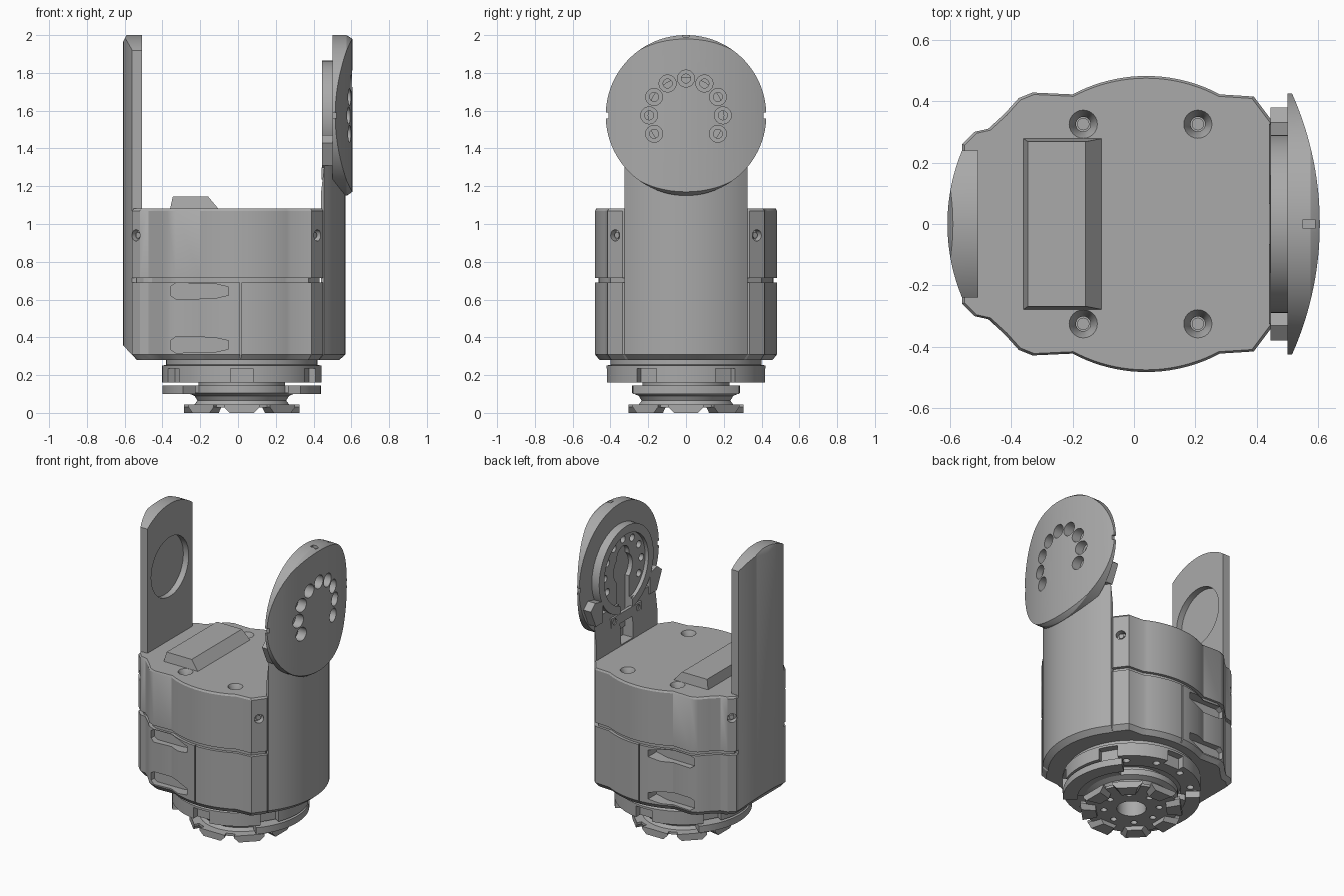
import bpy, bmesh, math
from mathutils import Vector

cube = bpy.data.objects.get("Cube")
if cube:
    bpy.data.objects.remove(cube, do_unlink=True)

grey = bpy.data.materials.new("machined grey")
grey.use_nodes = True
GREY = (0.40, 0.40, 0.40, 1)
grey.diffuse_color = GREY
grey.node_tree.nodes["Principled BSDF"].inputs["Base Color"].default_value = GREY

CX = 0.02          # axis of the lower coupling
HZ = 1.575         # height of the pivot axis


def make(name, verts, faces):
    mesh = bpy.data.meshes.new(name)
    bm = bmesh.new()
    vs = [bm.verts.new(v) for v in verts]
    for f in faces:
        bm.faces.new([vs[i] for i in f])
    bmesh.ops.recalc_face_normals(bm, faces=bm.faces)
    bm.to_mesh(mesh)
    bm.free()
    ob = bpy.data.objects.new(name, mesh)
    bpy.context.collection.objects.link(ob)
    mesh.materials.append(grey)
    return ob


def stack(name, rings, closed=False):
    """Skin a list of equal-length rings; cap the ends or join last to first."""
    n, m = len(rings[0]), len(rings)
    faces = [[k * n + i, k * n + (i + 1) % n, (k + 1) % m * n + (i + 1) % n, (k + 1) % m * n + i]
             for k in range(m if closed else m - 1) for i in range(n)]
    if not closed:
        faces += [list(range(n)), list(range((m - 1) * n, m * n))]
    return make(name, [v for r in rings for v in r], faces)


def prism(name, pts, axis, a, b):
    place = {"x": lambda u, v, t: (t, u, v), "y": lambda u, v, t: (u, t, v),
             "z": lambda u, v, t: (u, v, t)}[axis]
    return stack(name, [[place(u, v, t) for u, v in pts] for t in (a, b)])


def loft(name, pts, levels):
    """Outline in plan, with (height, scale) levels."""
    return stack(name, [[(x * s, y * s, z) for x, y in pts] for z, s in levels])


def box(name, x, y, z):
    return prism(name, [(x[0], y[0]), (x[1], y[0]), (x[1], y[1]), (x[0], y[1])], "z", *z)


def lathe(name, profile, centre, axis=(0, 0, 1), n=48, closed=False):
    """Turn (radius, distance) points about an axis."""
    q = Vector(axis).to_track_quat("Z", "Y")
    ring = [2 * math.pi * i / n for i in range(n)]
    return stack(name, [[Vector(centre) + q @ Vector((r * math.cos(a), r * math.sin(a), t))
                         for a in ring] for r, t in profile], closed)


def drill(r, depth, centre, axis, n=20):
    return lathe("cutter", [(r, -depth), (r, 0.06)], centre, axis, n)


def boolean(ob, cutters, op="DIFFERENCE"):
    for c in cutters:
        mod = ob.modifiers.new("cut", "BOOLEAN")
        mod.operation, mod.object, mod.solver = op, c, "EXACT"
        bpy.context.view_layer.objects.active = ob
        bpy.ops.object.modifier_apply(modifier=mod.name)
        bpy.data.objects.remove(c, do_unlink=True)


def bow(half, edge, mid, n=20):
    """Points (offset, height) on a circular arc from -half to +half."""
    sag = mid - edge
    r = (half * half + sag * sag) / (2 * sag)
    top = math.asin(half / r)
    return [(r * math.sin(a), mid - r + r * math.cos(a))
            for a in (top * (2 * i / n - 1) for i in range(n + 1))]


# Main housing: lobed outline, chamfered foot and a seam groove
side = [(-0.56, 0.26), (-0.52, 0.30), (-0.475, 0.31), (-0.42, 0.36), (-0.375, 0.41), (-0.33, 0.428)]
side += [(0.04 + u, v) for u, v in bow(0.24, 0.422, 0.482)]
side += [(0.39, 0.415), (0.45, 0.335)]
outline = side + [(x, -y) for x, y in reversed(side)]
housing = loft("housing", outline, [(0.28, 0.95), (0.31, 1), (0.69, 1), (0.69, 0.96), (0.715, 0.96),
                                    (0.715, 1), (1.07, 1), (1.082, 0.985)])
cuts = []
for s in (-1, 1):
    cuts.append(box("cutter", (0.011, 0.019), sorted((s * 0.465, s * 0.6)), (0.27, 0.70)))
    # tapered cable pockets
    for z in (0.645, 0.36):
        pts = [(-0.355, z - 0.025), (-0.33, z - 0.042), (-0.13, z - 0.04), (-0.05, z - 0.022),
               (-0.05, z + 0.022), (-0.13, z + 0.04), (-0.33, z + 0.042), (-0.355, z + 0.025)]
        cuts.append(prism("cutter", pts, "y", *sorted((s * 0.385, s * 0.6))))
    # counterbored screws on top and on the corner chamfers
    for x in (-0.165, 0.208):
        cuts.append(lathe("cutter", [(0.024, -0.06), (0.024, -0.03), (0.052, 0.03)],
                          (x, s * 0.325, 1.065), n=24))
    cuts.append(drill(0.03, 0.04, (0.42, s * 0.375, 0.94), (0.8, s * 0.6, 0)))
    cuts.append(drill(0.03, 0.04, (-0.54, s * 0.28, 0.94), (-0.7, s * 0.7, 0)))
boolean(housing, cuts)
for s in (-1, 1):
    for x in (-0.165, 0.208):
        lathe("top_screw", [(0.02, 0), (0.02, 0.04)], (x, s * 0.325, 1.0), n=16)
    lathe("corner_screw", [(0.016, -0.05), (0.016, -0.015)], (0.42, s * 0.375, 0.94), (0.8, s * 0.6, 0), 16)
    lathe("corner_screw", [(0.016, -0.05), (0.016, -0.015)], (-0.54, s * 0.28, 0.94), (-0.7, s * 0.7, 0), 16)

# Raised sloping block on top of the housing
stack("top_block", [[(-0.362, -0.28, 1.07), (-0.095, -0.28, 1.07), (-0.095, 0.28, 1.07), (-0.362, 0.28, 1.07)],
                    [(-0.345, -0.268, 1.145), (-0.158, -0.268, 1.145), (-0.158, 0.268, 1.145), (-0.345, 0.268, 1.145)]])

# Tall bowed plate with rounded head, chamfered foot and round inner recess
plate_pts = [(-v, u) for u, v in bow(0.24, 0.56, 0.608)]
plate = prism("tall_plate", plate_pts + [(-0.508, 0.24), (-0.508, -0.24)], "z", 0.28, 2.1)
head = [(u, v) for u, v in bow(0.25, 1.912, 2.0)]
boolean(plate, [prism("cutter", [(-0.25, 0.2)] + head + [(0.25, 0.2)], "x", -0.7, -0.4)], "INTERSECT")
boolean(plate, [prism("cutter", [(-0.70, 0.2), (-0.46, 0.2), (-0.62, 0.37), (-0.70, 0.37)], "y", -0.5, 0.5),
                prism("cutter", [(-0.70, 1.96), (-0.61, 1.96), (-0.58, 2.02), (-0.70, 2.02)], "y", -0.5, 0.5),
                lathe("cutter", [(0.2, -0.04), (0.2, 0.1)], (-0.508, 0, HZ), (1, 0, 0))])

# Curved arm rising from the housing
arm_pts = [(v, u) for u, v in bow(0.325, 0.455, 0.57)]
arm = loft("arm", arm_pts + [(0.44, 0.325), (0.44, -0.325)], [(0.28, 0.94), (0.31, 1), (1.36, 1)])
channel = [(-0.065, 1.09), (0.065, 1.09)] + [
    (0.065 * math.cos(a * math.pi / 10), 1.66 + 0.065 * math.sin(a * math.pi / 10)) for a in range(11)]
boolean(arm, [prism("cutter", [(0.40, 1.083), (0.43, 1.083), (0.455, 1.3), (0.455, 1.4), (0.40, 1.4)], "y", -0.5, 0.5),
              prism("cutter", channel, "x", 0.3, 0.515)])

# Pivot cap: bowed face trimmed to a disc, backed by a raised ring and shoulders
cap_pts = [(v, u) for u, v in bow(0.45, 0.503, 0.605, 32)]
cap = prism("pivot_cap", cap_pts + [(0.50, 0.45), (0.50, -0.45)], "z", 1.0, 2.1)
boolean(cap, [lathe("cutter", [(0.425, 0.4), (0.425, 0.575), (0.414, 0.593), (0.385, 0.63)],
                    (0, 0, HZ), (1, 0, 0), 96)], "INTERSECT")
ring = lathe("pivot_ring", [(0.29, 0.445), (0.29, 0.51), (0.1, 0.51), (0.1, 0.47), (0.235, 0.47), (0.235, 0.445)],
             (0, 0, HZ), (1, 0, 0), 64, closed=True)
cap_cuts = [box("cutter", (0.55, 0.59), (-0.015, 0.015), (1.98, 2.1))]
cap_cuts += [box("cutter", (0.4, 0.7), sorted((s * 0.41, s * 0.5)), (HZ - 0.016, HZ + 0.016)) for s in (-1, 1)]
ring_cuts = [prism("cutter", channel, "x", 0.3, 0.52)]
for k in range(-1, 8):
    a = math.radians(30 * k)
    p = Vector((0, 0.195 * math.cos(a), HZ + 0.195 * math.sin(a)))
    cap_cuts.append(lathe("cutter", [(0.045, 0.535), (0.045, 0.7)], p, (1, 0, 0), 24))
    cap_cuts.append(lathe("cutter", [(0.024, 0.4), (0.024, 0.6)], p, (1, 0, 0), 16))
    ring_cuts.append(lathe("cutter", [(0.024, 0.4), (0.024, 0.6)], p, (1, 0, 0), 16))
boolean(cap, cap_cuts)
boolean(ring, ring_cuts)
for s in (-1, 1):
    prism("shoulder", [(s * u, v) for u, v in [(0.25, 1.31), (0.325, 1.31), (0.38, 1.43), (0.33, 1.47), (0.25, 1.45)]],
          "x", 0.445, 0.51)
bridge = box("channel_bridge", (0.443, 0.465), (-0.16, 0.16), (1.235, 1.3))
boolean(bridge, [drill(0.02, 0.1, (0.45, s * 0.125, 1.268), (1, 0, 0)) for s in (-1, 1)])

# Coupling collar with notches every sixth of a turn
collar = lathe("collar", [(0.40, 0.285), (0.40, 0.255), (0.422, 0.25), (0.422, 0.16), (0.3, 0.16), (0.3, 0.19),
                          (0.22, 0.19), (0.22, 0.285)], (CX, 0, 0), n=72, closed=True)
cuts = []
for k in range(6):
    a = math.radians(60 * k + 30)
    d, t = Vector((math.cos(a), math.sin(a))), Vector((-math.sin(a), math.cos(a)))
    c = Vector((CX, 0))
    cuts.append(prism("cutter", [c + d * r + t * w for r, w in
                                 [(0.375, -0.06), (0.5, -0.06), (0.5, 0.06), (0.375, 0.06)]], "z", 0.1, 0.235))
    for j in (-15, 15):
        b = a + math.radians(30 + j)
        cuts.append(lathe("cutter", [(0.022, 0.1), (0.022, 0.2)],
                          (CX + 0.36 * math.cos(b), 0.36 * math.sin(b), 0), n=16))
boolean(collar, cuts)

# Side lobes of the lower flange
for s in (0, math.pi):
    arc = [math.radians(-42 + 84 * i / 20) for i in range(21)]
    pts = [(CX + r * math.cos(a + s), r * math.sin(a + s))
           for r, run in ((0.42, arc), (0.33, arc[::-1])) for a in run]
    prism("flange_lobe", pts, "z", 0.1, 0.145)
    prism("lobe_web", [(CX + math.cos(s) * x, y) for x, y in
                       [(0.2, -0.16), (0.35, -0.22), (0.35, 0.22), (0.2, 0.16)]], "z", 0.105, 0.145)

# Hub with flared neck, bore, bolt holes and eight coupling teeth
hub = lathe("hub", [(0.23, 0.20), (0.23, 0.145), (0.285, 0.145), (0.285, 0.105), (0.25, 0.09), (0.235, 0.065),
                    (0.25, 0.045), (0.285, 0.045), (0.285, 0.028), (0.09, 0.028), (0.09, 0.20)], (CX, 0, 0),
            n=64, closed=True)
boolean(hub, [lathe("cutter", [(0.02, 0), (0.02, 0.07)],
                    (CX + 0.17 * math.cos(k * math.pi / 4), 0.17 * math.sin(k * math.pi / 4), 0), n=16)
              for k in range(8)])
lathe("bore_floor", [(0.1, 0.13), (0.1, 0.16)], (CX, 0, 0))
for k in range(8):
    a = math.radians(45 * k)
    d, t = Vector((math.cos(a), math.sin(a), 0)), Vector((-math.sin(a), math.cos(a), 0))
    stack("coupling_tooth", [[Vector((CX, 0, z)) + d * r + t * w * f for r, w in
                              [(0.215, -0.05), (0.305, -0.075), (0.305, 0.075), (0.215, 0.05)]]
                             for z, f in ((0, 0.85), (0.03, 1.25), (0.045, 1.25))])

# Smooth the curved faces while keeping machined edges crisp
bpy.ops.object.select_all(action="DESELECT")
for ob in bpy.context.scene.objects:
    if ob.type == "MESH":
        ob.select_set(True)
        bpy.context.view_layer.objects.active = ob
bpy.ops.object.shade_smooth_by_angle(angle=math.radians(28))
